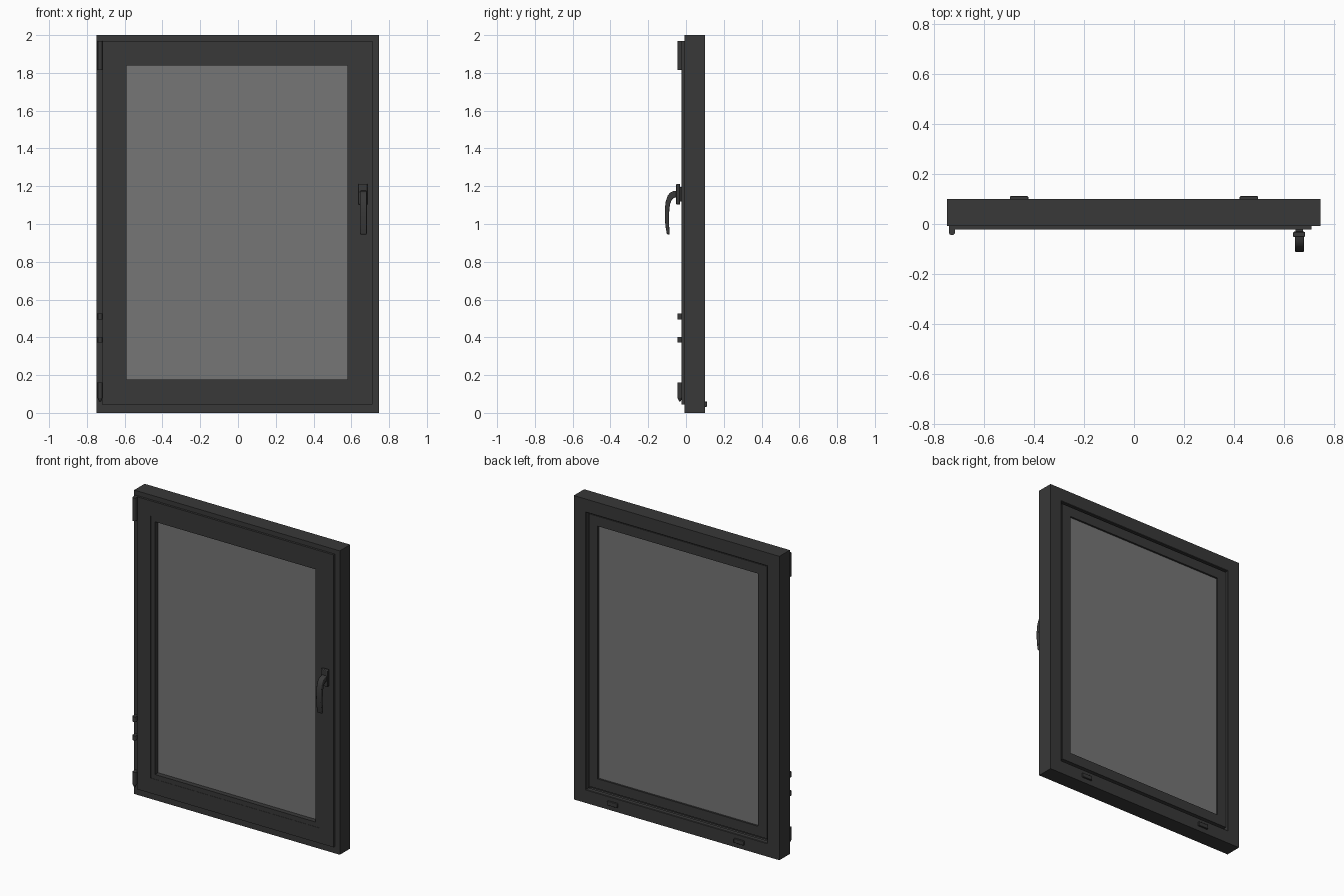
import bpy, bmesh, math
from mathutils import Matrix

if "Cube" in bpy.data.objects:
    bpy.data.objects.remove(bpy.data.objects["Cube"])


def material(name, rgba):
    m = bpy.data.materials.new(name)
    m.diffuse_color = rgba
    m.use_nodes = True
    m.node_tree.nodes["Principled BSDF"].inputs["Base Color"].default_value = m.diffuse_color
    return m


DARK = material("dark_grey", (0.04, 0.04, 0.04, 1))
GLASS = material("grey_glass", (0.18, 0.18, 0.18, 1))


def finish(name, bm, mat=DARK, bevel=0, segments=2, smooth=False):
    bmesh.ops.recalc_face_normals(bm, faces=bm.faces)
    me = bpy.data.meshes.new(name)
    bm.to_mesh(me)
    bm.free()
    me.materials.append(mat)
    ob = bpy.data.objects.new(name, me)
    bpy.context.collection.objects.link(ob)
    if bevel:
        mod = ob.modifiers.new("bevel", "BEVEL")
        mod.width, mod.segments = bevel, segments
        mod.limit_method = "ANGLE"
        mod.angle_limit = math.radians(40)
    if smooth:
        bpy.ops.object.select_all(action="DESELECT")
        ob.select_set(True)
        bpy.context.view_layer.objects.active = ob
        bpy.ops.object.shade_smooth_by_angle(angle=math.radians(35))
    return ob


def add_box(bm, x0, x1, y0, y1, z0, z1):
    m = Matrix.Translation(((x0 + x1) / 2, (y0 + y1) / 2, (z0 + z1) / 2))
    bmesh.ops.create_cube(bm, size=1, matrix=m @ Matrix.Diagonal((x1 - x0, y1 - y0, z1 - z0, 1)))


def box(name, *dims, **kw):
    bm = bmesh.new()
    add_box(bm, *dims)
    return finish(name, bm, **kw)


def add_rod(bm, x, y, z0, z1, r0, r1):
    bmesh.ops.create_cone(bm, cap_ends=True, segments=20, radius1=r0, radius2=r1, depth=z1 - z0,
                          matrix=Matrix.Translation((x, y, (z0 + z1) / 2)))


def mitred_ring(name, rect, profile):
    """Sweep a closed (inset, y) profile around a rectangle with mitred corners."""
    x0, x1, z0, z1 = rect
    bm = bmesh.new()
    loops = []
    for x, z, sx, sz in ((x0, z0, 1, 1), (x1, z0, -1, 1), (x1, z1, -1, -1), (x0, z1, 1, -1)):
        loops.append([bm.verts.new((x + sx * d, y, z + sz * d)) for d, y in profile])
    n = len(profile)
    for i in range(4):
        a, b = loops[i], loops[(i + 1) % 4]
        for j in range(n):
            k = (j + 1) % n
            bm.faces.new((a[j], a[k], b[k], b[j]))
    return finish(name, bm)


# Fixed outer frame with a rebate for the sash
mitred_ring("outer_frame", (-0.75, 0.747, 0, 2),
            [(0, -0.008), (0, 0.1), (0.085, 0.1), (0.088, 0.097), (0.088, 0.07), (0.065, 0.07), (0.065, -0.008)])

# Opening sash: front lip overlapping the frame, body behind it
mitred_ring("sash", (-0.72, 0.711, 0.045, 1.97),
            [(0, -0.023), (0, -0.009), (0.046, -0.009), (0.046, 0.066), (0.066, 0.066),
             (0.066, 0.09), (0.131, 0.09), (0.131, 0.01), (0.1, 0.01), (0.1, -0.023)])

# Glazing bead and pane
mitred_ring("glazing_bead", (-0.62, 0.611, 0.145, 1.87),
            [(0, -0.0215), (0, 0.012), (0.031, 0.012), (0.031, -0.0215)])
box("glass_pane", -0.589, 0.58, 0.01, 0.078, 0.176, 1.839, mat=GLASS)

# Hinge parts down the left edge
HX, HY, HR = -0.73, -0.0325, 0.0125
for name, z0, z1 in (("top_hinge", 1.815, 1.968), ("upper_hinge_knuckle", 0.494, 0.527),
                     ("lower_hinge_knuckle", 0.372, 0.402), ("bottom_hinge", 0.08, 0.162)):
    bm = bmesh.new()
    add_rod(bm, HX, HY, z0, z1, HR, HR)
    add_box(bm, HX - HR, HX + HR, HY, -0.004, z0, z1)
    if name == "bottom_hinge":
        add_rod(bm, HX, HY, 0.06, 0.08, 0.004, HR)
    finish(name, bm, smooth=True)

# Handle: rosette, then a curved lever extruded from its side profile
box("handle_rosette", 0.638, 0.686, -0.052, -0.031, 1.103, 1.213, bevel=0.004, smooth=True)
box("handle_base", 0.648, 0.678, -0.033, -0.02, 1.12, 1.196)

side = [(-0.045, 1.177), (-0.068, 1.174), (-0.085, 1.165), (-0.098, 1.148), (-0.107, 1.12), (-0.112, 1.08),
        (-0.1125, 1.04), (-0.109, 0.99), (-0.101, 0.945), (-0.086, 0.945), (-0.089, 0.99), (-0.09, 1.04),
        (-0.088, 1.08), (-0.083, 1.11), (-0.074, 1.13), (-0.062, 1.139), (-0.045, 1.141)]
bm = bmesh.new()
face = bm.faces.new([bm.verts.new((0.646, y, z)) for y, z in side])
ext = bmesh.ops.extrude_face_region(bm, geom=[face])
bmesh.ops.translate(bm, vec=(0.036, 0, 0), verts=[v for v in ext["geom"] if isinstance(v, bmesh.types.BMVert)])
finish("handle_lever", bm, bevel=0.005, segments=3, smooth=True)

# Drainage caps low on the back
for side_name, s in (("left", -1), ("right", 1)):
    cx = s * 0.461
    box(f"drain_cap_{side_name}", cx - 0.037, cx + 0.037, 0.098, 0.1115, 0.032, 0.06, bevel=0.003, smooth=True)
